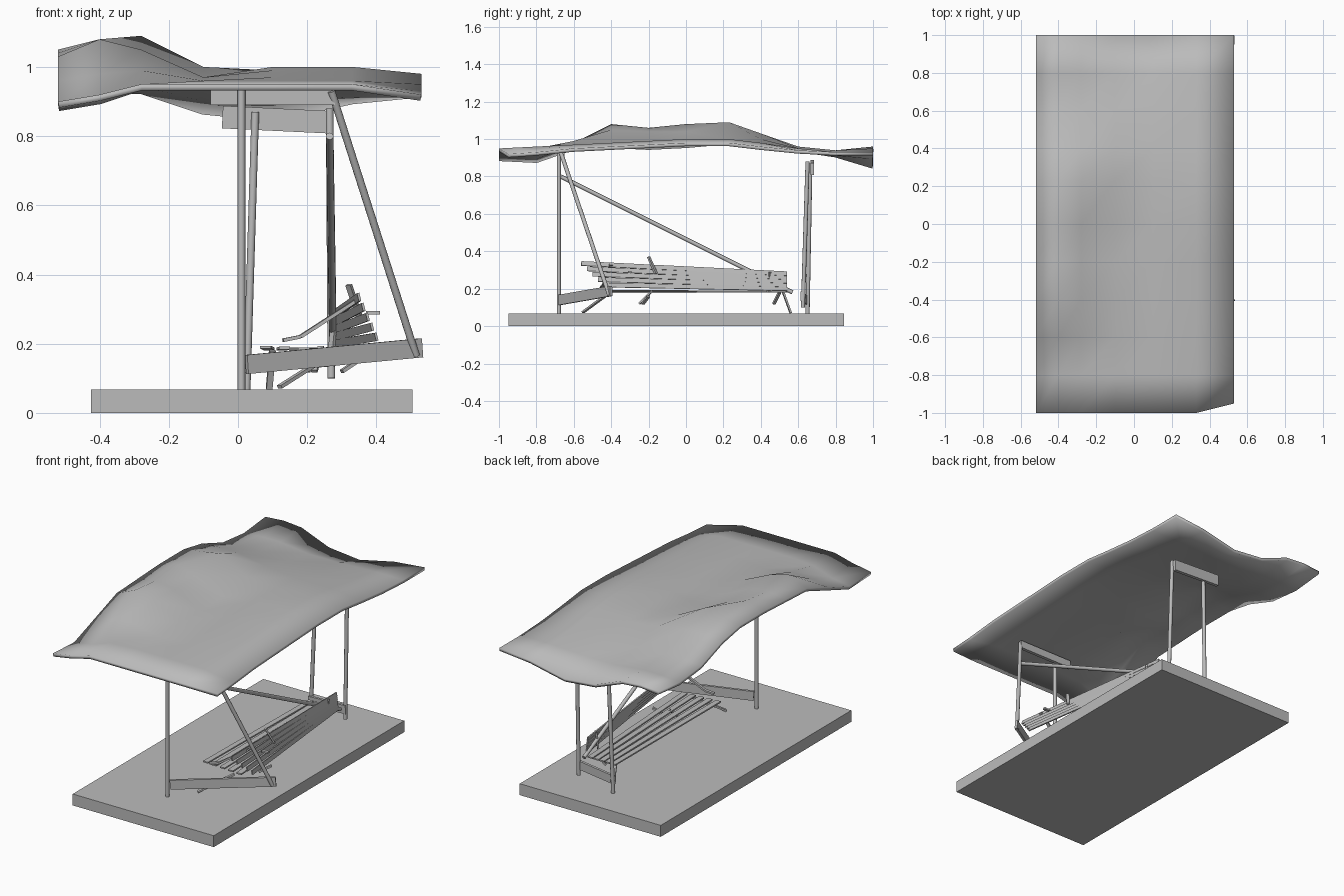
import bpy
import bmesh
from mathutils import Matrix, Vector

cube = bpy.data.objects.get("Cube")
if cube:
    bpy.data.objects.remove(cube, do_unlink=True)

grey = bpy.data.materials.new("plain_grey")
grey.use_nodes = True
grey.diffuse_color = (0.5, 0.5, 0.5, 1)
shader = next(n for n in grey.node_tree.nodes if n.type == 'BSDF_PRINCIPLED')
shader.inputs["Base Color"].default_value = grey.diffuse_color


def finish(name, bm, smooth=False):
    """Turn a bmesh into a named grey object."""
    bmesh.ops.recalc_face_normals(bm, faces=bm.faces)
    mesh = bpy.data.meshes.new(name)
    bm.to_mesh(mesh)
    bm.free()
    mesh.materials.append(grey)
    obj = bpy.data.objects.new(name, mesh)
    bpy.context.collection.objects.link(obj)
    if smooth:
        bpy.ops.object.select_all(action='DESELECT')
        obj.select_set(True)
        bpy.context.view_layer.objects.active = obj
        bpy.ops.object.shade_smooth_by_angle(angle=0.7)
    return obj


def frame(a, b, up):
    """Matrix at the middle of a-b: local z along it, local y towards up."""
    a, b = Vector(a), Vector(b)
    along = (b - a).normalized()
    side = Vector(up).cross(along).normalized()
    rise = along.cross(side)
    rot = Matrix((side, rise, along)).transposed().to_4x4()
    return Matrix.Translation((a + b) / 2) @ rot, (b - a).length


def plank(name, a, b, thick, height, up=(0, 0, 1)):
    mat, length = frame(a, b, up)
    bm = bmesh.new()
    bmesh.ops.create_cube(bm, size=1, matrix=mat @ Matrix.Diagonal((thick, height, length, 1)))
    return finish(name, bm)


def tube(name, a, b, radius=0.011):
    mat, length = frame(a, b, (0, 1, 0.3))
    bm = bmesh.new()
    bmesh.ops.create_cone(bm, cap_ends=True, segments=12, radius1=radius,
                          radius2=radius, depth=length, matrix=mat)
    return finish(name, bm, smooth=True)


# Ground slab
plank("ground_slab", (0.04, -0.95, 0.034), (0.04, 0.845, 0.034), 0.93, 0.068)

# Warped roof sheet: heights in hundredths, one row per y station
xs = (-0.52, -0.4, -0.28, -0.1, 0.1, 0.33, 0.53)
ys = (-1, -0.8, -0.6, -0.4, -0.2, 0, 0.23, 0.4, 0.6, 0.8, 1)
heights = (
    (90, 92, 95, 95, 95, 95, 92),
    (89, 91, 95, 96, 96, 96, 93),
    (96, 98, 99, 96, 97, 97, 95),
    (103, 108, 105, 97, 98, 98, 96),
    (104, 106, 104, 96, 99, 99, 97),
    (105, 108, 104, 97, 100, 100, 98),
    (105, 107, 109, 100, 99, 100, 98),
    (102, 103, 103, 100, 98, 98, 96),
    (95, 96, 96, 95, 95, 95, 94),
    (93, 94, 94, 92, 92, 93, 93),
    (95, 96, 95, 88, 86, 91, 93),
)
bm = bmesh.new()
grid = [[bm.verts.new((x, y, h / 100)) for x, h in zip(xs, row)]
        for y, row in zip(ys, heights)]
grid[0][-1].co.y = -0.95
for low, high in zip(grid, grid[1:]):
    for i in range(len(xs) - 1):
        bm.faces.new((low[i], low[i + 1], high[i + 1], high[i]))
roof = finish("roof_sheet", bm, smooth=True)
solid = roof.modifiers.new("thickness", 'SOLIDIFY')
solid.thickness = 0.018
solid.offset = -1

# Posts and the fallen diagonal brace
tube("front_right_post", (0.01, -0.68, 0.068), (0.01, -0.68, 0.94))
tube("front_left_post", (0.515, -0.41, 0.165), (0.27, -0.67, 0.93))
tube("back_right_post", (0.025, 0.65, 0.068), (0.05, 0.665, 0.87))
tube("back_left_post", (0.27, 0.625, 0.1), (0.265, 0.65, 0.88))
tube("diagonal_brace", (0.275, 0.57, 0.18), (0.265, -0.67, 0.8))

# Beams under the roof and low rails between the posts
plank("front_roof_beam", (-0.08, -0.66, 0.912), (0.28, -0.66, 0.912), 0.02, 0.045)
plank("back_roof_beam", (-0.045, 0.675, 0.855), (0.27, 0.675, 0.84), 0.02, 0.065)
plank("front_low_rail", (0.025, -0.675, 0.14), (0.53, -0.4, 0.188), 0.015, 0.055)
plank("back_low_rail", (0.02, 0.64, 0.14), (0.28, 0.62, 0.16), 0.015, 0.05)

# Twisted bench back: slats fanned between two end lines
count = 5
near = Vector((0.35, -0.56, 0.335)), Vector((0.4, -0.44, 0.22))
far = Vector((0.272, 0.54, 0.28)), Vector((0.28, 0.54, 0.2))
for i in range(count):
    t = i / (count - 1)
    plank(f"bench_back_slat_{i + 1}", near[0].lerp(near[1], t), far[0].lerp(far[1], t),
          0.007, 0.024, up=(-0.25, 0, 1))

# Sagging bench seat
for i in range(count):
    t = i / (count - 1)
    plank(f"bench_seat_slat_{i + 1}", (0.08 + 0.22 * t, -0.42, 0.19 - 0.01 * t),
          (0.09 + 0.15 * t, 0.56, 0.185), 0.032, 0.008)

# Bent bench legs and brackets
legs = (
    ((0.09, 0.56, 0.07), (0.1, 0.52, 0.18)),
    ((0.12, -0.55, 0.075), (0.27, -0.42, 0.17)),
    ((0.2, 0.47, 0.12), (0.24, 0.5, 0.18)),
    ((0.22, -0.25, 0.12), (0.24, -0.18, 0.19)),
    ((0.3, -0.23, 0.12), (0.36, -0.2, 0.16)),
    ((0.13, -0.45, 0.21), (0.18, -0.44, 0.22)),
    ((0.18, -0.44, 0.22), (0.35, -0.4, 0.33)),
    ((0.32, -0.2, 0.37), (0.35, -0.16, 0.28)),
    ((0.37, -0.3, 0.29), (0.41, -0.3, 0.29)),
    ((0.27, 0.44, 0.18), (0.28, 0.45, 0.29)),
)
for i, (a, b) in enumerate(legs):
    plank(f"bench_leg_{i + 1}", a, b, 0.018, 0.01)
